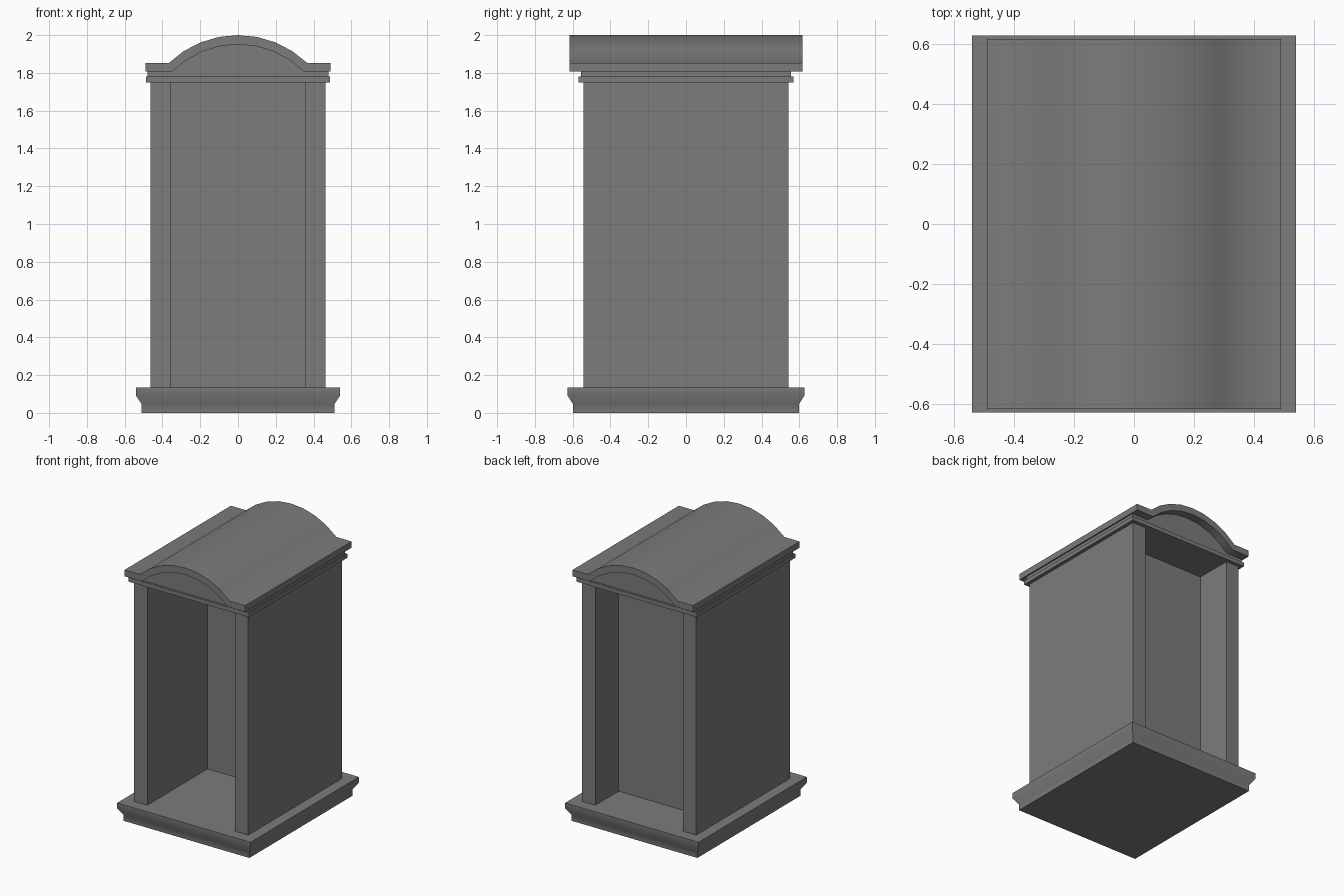
import bpy, bmesh, math

cube = bpy.data.objects.get("Cube")
if cube:
    bpy.data.objects.remove(cube, do_unlink=True)

GREY = (0.2, 0.2, 0.2, 1)
stone = bpy.data.materials.new("grey stone")
stone.use_nodes = True
stone.diffuse_color = GREY
stone.node_tree.nodes["Principled BSDF"].inputs["Base Color"].default_value = GREY


def finish(name, bm, smooth=False):
    """Turn a bmesh into a named object with the stone material."""
    bmesh.ops.recalc_face_normals(bm, faces=bm.faces)
    mesh = bpy.data.meshes.new(name)
    bm.to_mesh(mesh)
    bm.free()
    mesh.materials.append(stone)
    obj = bpy.data.objects.new(name, mesh)
    bpy.context.collection.objects.link(obj)
    if smooth:
        bpy.ops.object.select_all(action='DESELECT')
        obj.select_set(True)
        bpy.context.view_layer.objects.active = obj
        bpy.ops.object.shade_smooth_by_angle(angle=math.radians(50))
    return obj


def stack(name, rings, smooth=False):
    """Rectangular solid through rings of (half x, half y, z)."""
    bm = bmesh.new()
    loops = [[bm.verts.new((sx * hx, sy * hy, z))
              for sx, sy in ((-1, -1), (1, -1), (1, 1), (-1, 1))]
             for hx, hy, z in rings]
    for low, high in zip(loops, loops[1:]):
        for i in range(4):
            j = (i + 1) % 4
            bm.faces.new((low[i], low[j], high[j], high[i]))
    bm.faces.new(loops[0][::-1])
    bm.faces.new(loops[-1])
    return finish(name, bm, smooth)


def box(name, x0, x1, y0, y1, z0, z1):
    obj = stack(name, [((x1 - x0) / 2, (y1 - y0) / 2, z) for z in (z0, z1)])
    obj.location = ((x0 + x1) / 2, (y0 + y1) / 2, 0)
    return obj


def extrude_profile(name, points, half_depth, smooth=False):
    """Extrude an x-z outline along y."""
    bm = bmesh.new()
    front = bm.faces.new([bm.verts.new((x, -half_depth, z)) for x, z in points])
    geom = bmesh.ops.extrude_face_region(bm, geom=[front])["geom"]
    moved = [v for v in geom if isinstance(v, bmesh.types.BMVert)]
    bmesh.ops.translate(bm, verts=moved, vec=(0, 2 * half_depth, 0))
    return finish(name, bm, smooth)


def arc(half_width, z_spring, z_top, steps=8):
    """Segmental arch from left to right."""
    rise = z_top - z_spring
    radius = (half_width ** 2 + rise ** 2) / (2 * rise)
    sweep = math.asin(half_width / radius)
    angles = [sweep * (2 * i / steps - 1) for i in range(steps + 1)]
    return [(radius * math.sin(a), z_top - radius + radius * math.cos(a)) for a in angles]


BASE_TOP, WALL_TOP, FRIEZE, EAVES, ROOF = 0.135, 1.75, 1.78, 1.807, 1.853

# Flared plinth
stack("plinth", [(0.51, 0.597, 0), (0.51, 0.597, 0.045),
                 (0.541, 0.628, 0.093), (0.541, 0.628, BASE_TOP)], smooth=True)

# Side walls and the partition between the deep front and shallow back niches
box("right_wall", -0.463, -0.356, -0.543, 0.543, BASE_TOP, WALL_TOP)
box("left_wall", 0.356, 0.463, -0.543, 0.543, BASE_TOP, WALL_TOP)
box("partition", -0.356, 0.356, 0.155, 0.272, BASE_TOP, WALL_TOP)

# Cornice slab, then the frieze with its arched gable
stack("cornice", [(0.488, 0.57, WALL_TOP), (0.488, 0.57, FRIEZE)])
inner = arc(0.348, EAVES, 1.951)
extrude_profile("frieze_and_gable",
                [(-0.48, FRIEZE), (-0.48, EAVES)] + inner + [(0.48, EAVES), (0.48, FRIEZE)],
                0.556)

# Vaulted roof with flat eaves
outer = arc(0.366, ROOF, 2.0)
extrude_profile("roof",
                [(-0.49, EAVES), (-0.49, ROOF)] + outer + [(0.49, ROOF), (0.49, EAVES)]
                + inner[::-1], 0.617, smooth=True)
